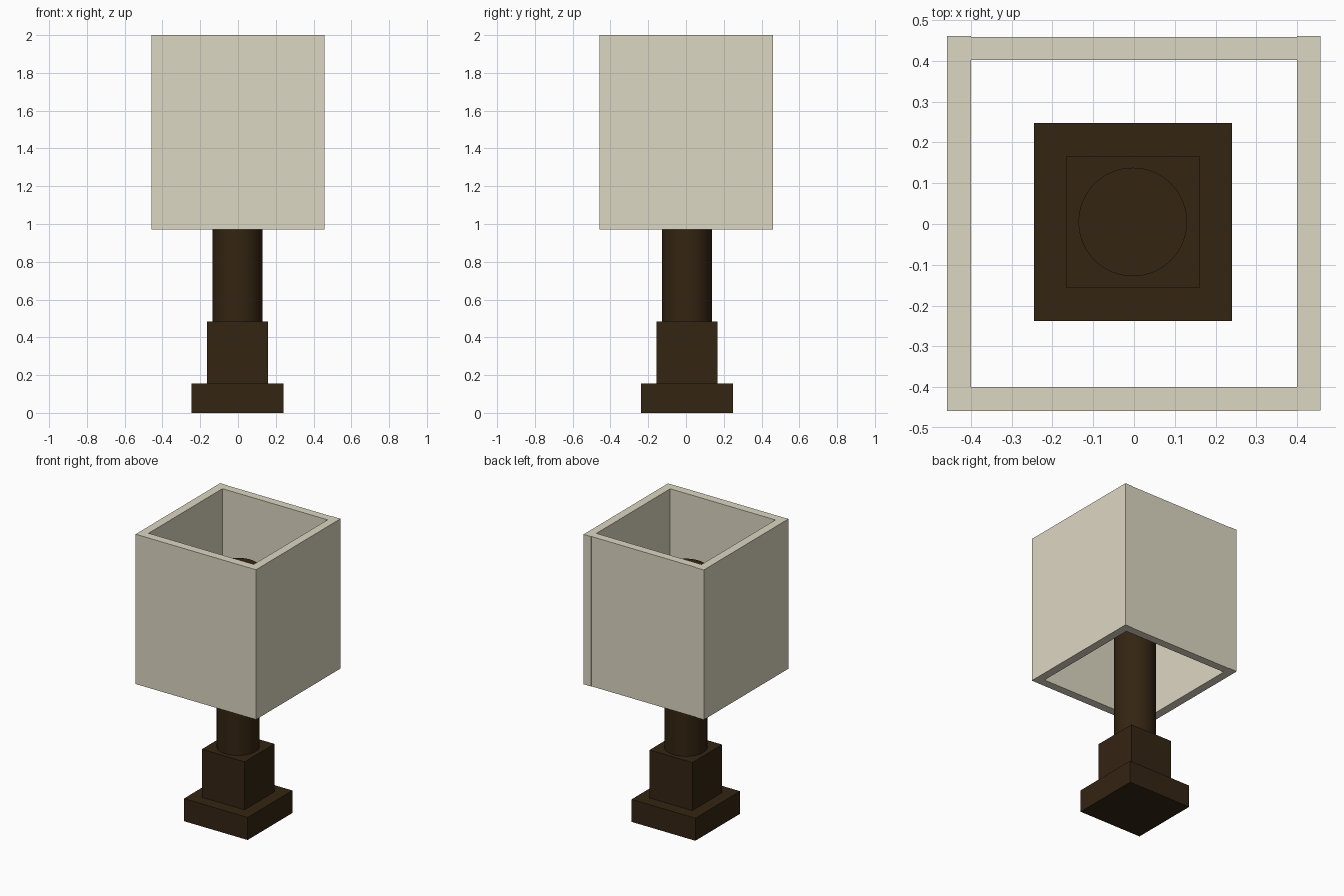
import bpy
import math

if "Cube" in bpy.data.objects:
    bpy.data.objects.remove(bpy.data.objects["Cube"])


def material(name, color):
    m = bpy.data.materials.new(name)
    m.diffuse_color = color
    m.use_nodes = True
    m.node_tree.nodes["Principled BSDF"].inputs["Base Color"].default_value = m.diffuse_color
    return m


wood = material("dark_wood", (0.034, 0.018, 0.006, 1))
fabric = material("cream_fabric", (0.72, 0.68, 0.54, 1))


def box(name, x, y, z, mat):
    """Box spanning the given (min, max) ranges."""
    spans = (x, y, z)
    bpy.ops.mesh.primitive_cube_add(size=1, location=[(a + b) / 2 for a, b in spans])
    ob = bpy.context.object
    ob.name = name
    ob.scale = [b - a for a, b in spans]
    bpy.ops.object.transform_apply(location=False, rotation=False, scale=True)
    ob.data.materials.append(mat)
    return ob


# Stepped square foot
box("base", (-0.245, 0.24), (-0.238, 0.248), (0, 0.155), wood)
box("pedestal", (-0.165, 0.16), (-0.157, 0.167), (0.155, 0.485), wood)

# Round stem, ending inside the shade
stem_bottom, stem_top = 0.485, 1.72
bpy.ops.mesh.primitive_cylinder_add(
    vertices=64, radius=0.133, depth=stem_top - stem_bottom,
    location=(-0.003, 0.005, (stem_bottom + stem_top) / 2))
stem = bpy.context.object
stem.name = "stem"
stem.data.materials.append(wood)
bpy.ops.object.shade_smooth_by_angle(angle=math.radians(30))

# Open square shade made of four panels; the back one is slightly recessed
height = (0.97, 2.0)
box("shade_left", (-0.458, -0.40), (-0.458, 0.461), height, fabric)
box("shade_right", (0.40, 0.457), (-0.457, 0.461), height, fabric)
box("shade_front", (-0.40, 0.40), (-0.458, -0.40), height, fabric)
box("shade_back", (-0.40, 0.40), (0.402, 0.458), height, fabric)
